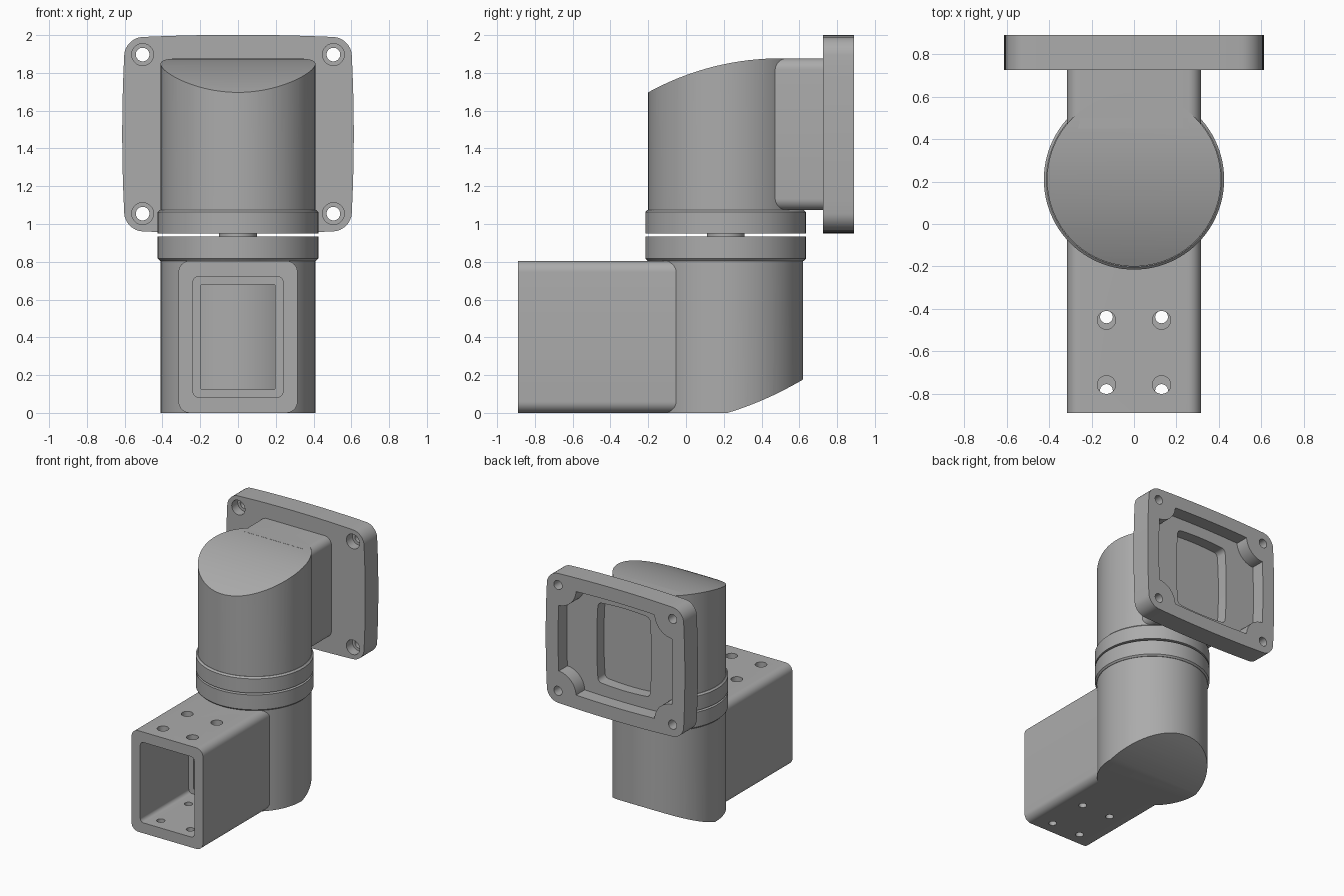
import bpy, bmesh, math
from mathutils import Matrix, Vector

if "Cube" in bpy.data.objects:
    bpy.data.objects.remove(bpy.data.objects["Cube"], do_unlink=True)

grey = bpy.data.materials.new("machined_grey")
grey.use_nodes = True
grey.diffuse_color = (0.41, 0.41, 0.41, 1)
grey.node_tree.nodes["Principled BSDF"].inputs["Base Color"].default_value = (0.41, 0.41, 0.41, 1)

AXIS_Y = 0.21      # position of the swivel axis
TUBE_R = 0.41
FLANGE_Z = 1.4755


def finish(name, bm):
    bmesh.ops.recalc_face_normals(bm, faces=bm.faces)
    mesh = bpy.data.meshes.new(name)
    bm.to_mesh(mesh)
    bm.free()
    mesh.materials.append(grey)
    obj = bpy.data.objects.new(name, mesh)
    bpy.context.collection.objects.link(obj)
    return obj


def prism(name, pts, start, end, axis="Y"):
    """Extrude a 2D outline: (x, z) along Y or (y, z) along X."""
    bm = bmesh.new()
    if axis == "Y":
        verts = [bm.verts.new((a, start, b)) for a, b in pts]
        move = Vector((0, end - start, 0))
    else:
        verts = [bm.verts.new((start, a, b)) for a, b in pts]
        move = Vector((end - start, 0, 0))
    face = bm.faces.new(verts)
    new = bmesh.ops.extrude_face_region(bm, geom=[face])["geom"]
    bmesh.ops.translate(bm, vec=move, verts=[v for v in new if isinstance(v, bmesh.types.BMVert)])
    return finish(name, bm)


def lathe(name, profile, segments=96):
    """Solid of revolution round the swivel axis from (radius, z) pairs."""
    bm = bmesh.new()
    rings = []
    for r, z in profile:
        rings.append([bm.verts.new((r * math.cos(t), AXIS_Y + r * math.sin(t), z))
                      for t in (2 * math.pi * i / segments for i in range(segments))])
    for low, high in zip(rings, rings[1:]):
        for i in range(segments):
            j = (i + 1) % segments
            bm.faces.new((low[i], low[j], high[j], high[i]))
    bm.faces.new(rings[0])
    bm.faces.new(rings[-1])
    return finish(name, bm)


def rod(name, radius, centre, length, axis):
    bm = bmesh.new()
    turn = Matrix.Rotation(math.pi / 2, 4, "X") if axis == "Y" else Matrix.Identity(4)
    bmesh.ops.create_cone(bm, cap_ends=True, segments=40, radius1=radius, radius2=radius,
                          depth=length, matrix=Matrix.Translation(centre) @ turn)
    return finish(name, bm)


def rounded(hx, hz, cz, radius, bulge=0.0):
    """Rounded rectangle whose sides may bow outwards."""
    pts = []
    for sx, sz, a0 in ((1, 1, 0), (-1, 1, 90), (-1, -1, 180), (1, -1, 270)):
        for k in range(9):
            a = math.radians(a0 + k * 90 / 8)
            pts.append((sx * (hx - radius) + radius * math.cos(a),
                        sz * (hz - radius) + radius * math.sin(a)))
    out = []
    for i, (x, z) in enumerate(pts):
        nx, nz = pts[(i + 1) % len(pts)]
        steps = 12 if i % 9 == 8 and bulge else 1
        for s in range(steps):
            px, pz = x + (nx - x) * s / steps, z + (nz - z) * s / steps
            bx = px + bulge * px / hx * (1 - (pz / hz) ** 2)
            bz = pz + bulge * pz / hz * (1 - (px / hx) ** 2)
            out.append((bx, cz + bz))
    return out


def cut(obj, cutter):
    mod = obj.modifiers.new("cut", "BOOLEAN")
    mod.operation = "DIFFERENCE"
    mod.solver = "EXACT"
    mod.object = cutter
    bpy.context.view_layer.objects.active = obj
    bpy.ops.object.modifier_apply(modifier=mod.name)
    bpy.data.objects.remove(cutter, do_unlink=True)


# Lower tube with its sloping, curved underside at the back
lower_tube = lathe("lower_tube", [(TUBE_R, 0), (TUBE_R, 0.82)])
curve = [(0.22 + d, 0.3 * d + 0.355 * d * d) for d in (0.55 * i / 16 for i in range(17))]
cut(lower_tube, prism("cutter", curve + [(0.77, -0.2), (0.16, -0.2), (0.16, -0.018)], -0.6, 0.6, "X"))

# Upper tube with its domed, forward-sloping top
upper_tube = lathe("upper_tube", [(TUBE_R, 1.06), (TUBE_R, 1.877)])
dome = [(y, 1.877 - 1.45 + math.sqrt(1.45 ** 2 - (0.5 - y) ** 2))
        for y in (0.5 - 0.8 * i / 28 for i in range(29))]
cut(upper_tube, prism("cutter", dome + [(-0.3, 2.2), (0.5, 2.2)], -0.6, 0.6, "X"))

# Swivel collars and the spindle in the gap between them
lower_collar = lathe("lower_collar", [(0.413, 0.805), (0.425, 0.817), (0.425, 0.935)])
upper_collar = lathe("upper_collar", [(0.425, 0.95), (0.425, 1.063), (0.413, 1.075)])
spindle = lathe("spindle", [(0.1, 0.92), (0.1, 0.96)])

# Hollow square arm, with a smaller recess that ends on the lower tube
arm = prism("arm", rounded(0.315, 0.4025, 0.4025, 0.06), -0.89, 0.1)
cut(arm, prism("cutter", rounded(0.238, 0.32, 0.4025, 0.03), -1.0, -0.28))
cut(arm, prism("cutter", rounded(0.195, 0.278, 0.4025, 0.004), -0.35, 0.02))
for x in (-0.13, 0.13):
    for y_top, y_low in ((-0.453, -0.438), (-0.758, -0.785)):
        cut(arm, rod("cutter", 0.043, (x, y_top, 0.8), 0.3, "Z"))
        cut(arm, rod("cutter", 0.03, (x, y_low, 0.0), 0.3, "Z"))

# Neck joining the upper tube to the flange
neck = prism("neck", rounded(0.315, 0.402, 1.475, 0.06), 0.45, 0.735)

# Flange with bowed sides and a recess that leaves a boss round each bolt
flange = prism("flange", rounded(0.597, 0.51, FLANGE_Z, 0.09, 0.016), 0.725, 0.89)
recess = prism("cutter", rounded(0.49, 0.405, FLANGE_Z, 0.02, 0.014), 0.78, 1.0)
bolts = [(x, z) for x in (-0.505, 0.505) for z in (1.055, 1.897)]
for x, z in bolts:
    cut(recess, rod("boss", 0.16, (x, 0.9, z), 0.6, "Y"))
cut(flange, recess)
for x, z in bolts:
    cut(flange, rod("cutter", 0.036, (x, 0.8, z), 0.5, "Y"))
    cut(flange, rod("cutter", 0.058, (x, 0.7, z), 0.2, "Y"))

# Window through the flange floor into a shallow pocket in the neck
for part in (flange, neck):
    cut(part, prism("cutter", rounded(0.228, 0.315, 1.475, 0.03, 0.012), 0.69, 0.85))

# Smooth curved faces while keeping crisp machined edges
bpy.ops.object.select_all(action="DESELECT")
for part in (lower_tube, upper_tube, lower_collar, upper_collar, spindle, arm, neck, flange):
    part.select_set(True)
bpy.context.view_layer.objects.active = arm
bpy.ops.object.shade_smooth_by_angle(angle=math.radians(30))
